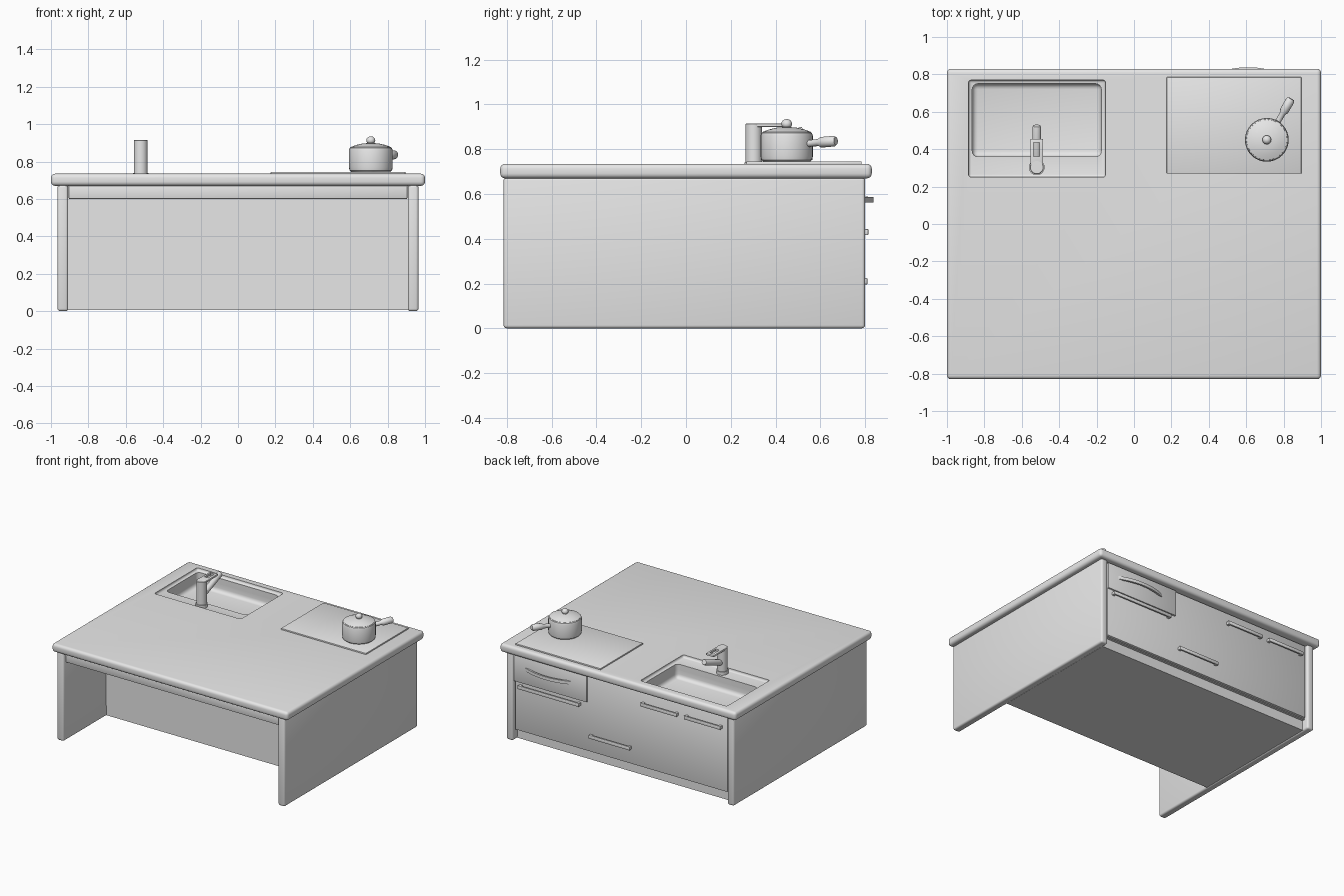
import bpy, bmesh, math
from mathutils import Vector

if "Cube" in bpy.data.objects:
    bpy.data.objects.remove(bpy.data.objects["Cube"])

grey = bpy.data.materials.new("plain_grey")
grey.diffuse_color = (0.8, 0.8, 0.8, 1)
grey.use_nodes = True
grey.node_tree.nodes["Principled BSDF"].inputs["Base Color"].default_value = grey.diffuse_color


def finish(name, bm):
    bmesh.ops.recalc_face_normals(bm, faces=bm.faces)
    mesh = bpy.data.meshes.new(name)
    bm.to_mesh(mesh)
    bm.free()
    mesh.materials.append(grey)
    ob = bpy.data.objects.new(name, mesh)
    bpy.context.collection.objects.link(ob)
    smooth(ob)
    return ob


def smooth(ob):
    for p in ob.data.polygons:
        p.use_smooth = True
    ob.data.set_sharp_from_angle(angle=math.radians(32))


def box(name, x, y, z, bevel=0.0, segments=3):
    """Box from (min, max) ranges, with rounded edges."""
    bm = bmesh.new()
    bmesh.ops.create_cube(bm, size=1)
    for v in bm.verts:
        v.co = [r[0] if c < 0 else r[1] for c, r in zip(v.co, (x, y, z))]
    if bevel:
        bmesh.ops.bevel(bm, geom=bm.edges[:], offset=bevel, segments=segments,
                        profile=0.5, affect='EDGES')
    return finish(name, bm)


def lathe(name, profile, origin, axis=(0, 0, 1), steps=32):
    """Spin a (radius, height) profile round an axis."""
    bm = bmesh.new()
    vs = [bm.verts.new((r, 0, h)) for r, h in profile]
    es = [bm.edges.new(p) for p in zip(vs, vs[1:])]
    bmesh.ops.spin(bm, geom=vs + es, axis=(0, 0, 1), cent=(0, 0, 0),
                   angle=math.tau, steps=steps, use_duplicate=False)
    bmesh.ops.remove_doubles(bm, verts=bm.verts, dist=1e-5)
    rot = Vector((0, 0, 1)).rotation_difference(Vector(axis))
    for v in bm.verts:
        v.co = rot @ v.co + Vector(origin)
    return finish(name, bm)


def cut(ob, *cutters):
    for c in cutters:
        c.hide_render = True
        m = ob.modifiers.new("cut", 'BOOLEAN')
        m.object, m.operation, m.solver = c, 'DIFFERENCE', 'EXACT'
    bpy.context.view_layer.update()
    deps = bpy.context.evaluated_depsgraph_get()
    mesh = bpy.data.meshes.new_from_object(ob.evaluated_get(deps))
    ob.modifiers.clear()
    ob.data = mesh
    smooth(ob)


def bar_handle(name, x0, x1, z, y1):
    """Slim bar on two end posts."""
    box(name, (x0, x1), (y1 - 0.014, y1), (z - 0.014, z + 0.014), 0.005, 2)
    for i, x in enumerate((x0 + 0.012, x1 - 0.012)):
        box(f"{name}_post_{i}", (x - 0.01, x + 0.01), (0.77, y1 - 0.006),
            (z - 0.011, z + 0.011))


# Worktop and cabinet
worktop = box("worktop", (-1, 1), (-0.83, 0.83), (0.67, 0.735), 0.022, 4)
cabinet = box("cabinet", (-0.91, 0.91), (-0.30, 0.765), (0.08, 0.675))
box("plinth", (-0.91, 0.91), (-0.295, 0.745), (0.005, 0.08))
box("front_apron", (-0.905, 0.905), (-0.79, -0.755), (0.60, 0.675), 0.004, 2)
for side, s in (("left", -1), ("right", 1)):
    box(side + "_side_panel", sorted((s * 0.908, s * 0.965)), (-0.815, 0.80),
        (0, 0.675), 0.014, 3)

# Sink sunk into worktop and cabinet
ledge = box("sink_ledge_cutter", (-0.885, -0.152), (0.25, 0.77), (0.715, 0.80), 0.015)
basin = box("sink_basin_cutter", (-0.865, -0.175), (0.36, 0.75), (0.61, 0.85), 0.03, 4)
cut(worktop, ledge, basin)
cut(cabinet, basin)
for c in (ledge, basin):
    bpy.data.objects.remove(c)

# Drawer front and small raised drawer
box("drawer_front", (-0.90, 0.90), (0.76, 0.785), (0.085, 0.662), 0.006, 2)
box("small_drawer", (0.285, 0.90), (0.77, 0.797), (0.46, 0.662), 0.004, 2)
bar_handle("wide_handle", 0.34, 0.86, 0.43, 0.815)
bar_handle("low_handle", -0.09, 0.26, 0.21, 0.811)
bar_handle("upper_handle_a", -0.49, -0.18, 0.575, 0.815)
bar_handle("upper_handle_b", -0.86, -0.55, 0.575, 0.815)

# Bowed handle on the small drawer
bm = bmesh.new()
rings = []
for i in range(17):
    t = i / 8 - 1
    y = 0.796 + 0.042 * (1 - t * t)
    rings.append([bm.verts.new((0.61 + 0.2 * t, y + dy, 0.575 + dz)) for dy, dz in
                  ((-0.014, -0.012), (0, -0.012), (0, 0.012), (-0.014, 0.012))])
for a, b in zip(rings, rings[1:]):
    for k in range(4):
        bm.faces.new((a[k], a[(k + 1) % 4], b[(k + 1) % 4], b[k]))
bm.faces.new(rings[0])
bm.faces.new(rings[-1])
finish("bowed_handle", bm)

# Hob plate
box("hob", (0.175, 0.895), (0.27, 0.785), (0.73, 0.745), 0.003, 2)

# Saucepan with domed lid, knob and tapered handle
PX, PY = 0.71, 0.45
lathe("saucepan", [(0, 0.745), (0.105, 0.745), (0.114, 0.753), (0.117, 0.77),
                   (0.117, 0.86), (0.113, 0.872), (0.105, 0.878), (0, 0.878)], (PX, PY, 0))
lathe("pan_lid", [(0, 0.87), (0.11, 0.87), (0.108, 0.877), (0.08, 0.888),
                  (0.045, 0.896), (0.012, 0.899), (0.012, 0.905), (0, 0.905)], (PX, PY, 0))
lathe("lid_knob", [(0.024 * math.sin(a), 0.913 - 0.022 * math.cos(a))
                   for a in (math.pi * i / 8 for i in range(9))], (PX, PY, 0), steps=20)
lathe("pan_handle", [(0, 0), (0.015, 0), (0.016, 0.06), (0.024, 0.075), (0.024, 0.14),
                     (0.018, 0.15), (0, 0.15)], (0.765, 0.54, 0.825), (0.5, 0.86, 0.08), 20)

# Tap: column, rising spout and looped lever
TX = -0.52
lathe("tap_base", [(0, 0.71), (0.042, 0.71), (0.042, 0.74), (0, 0.74)], (TX, 0.303, 0))
lathe("tap_column", [(0, 0.735), (0.037, 0.735), (0.037, 0.912), (0.034, 0.915), (0, 0.915)],
      (TX, 0.303, 0))
lathe("tap_spout", [(0, 0), (0.022, 0), (0.022, 0.215), (0.019, 0.22), (0, 0.22)],
      (TX, 0.32, 0.80), (0, 0.93, 0.37), 20)
lever = box("tap_lever", (TX - 0.034, TX + 0.034), (0.29, 0.455), (0.899, 0.915), 0.005, 2)
slot = box("lever_slot_cutter", (TX - 0.016, TX + 0.016), (0.36, 0.435), (0.85, 0.95))
cut(lever, slot)
bpy.data.objects.remove(slot)
